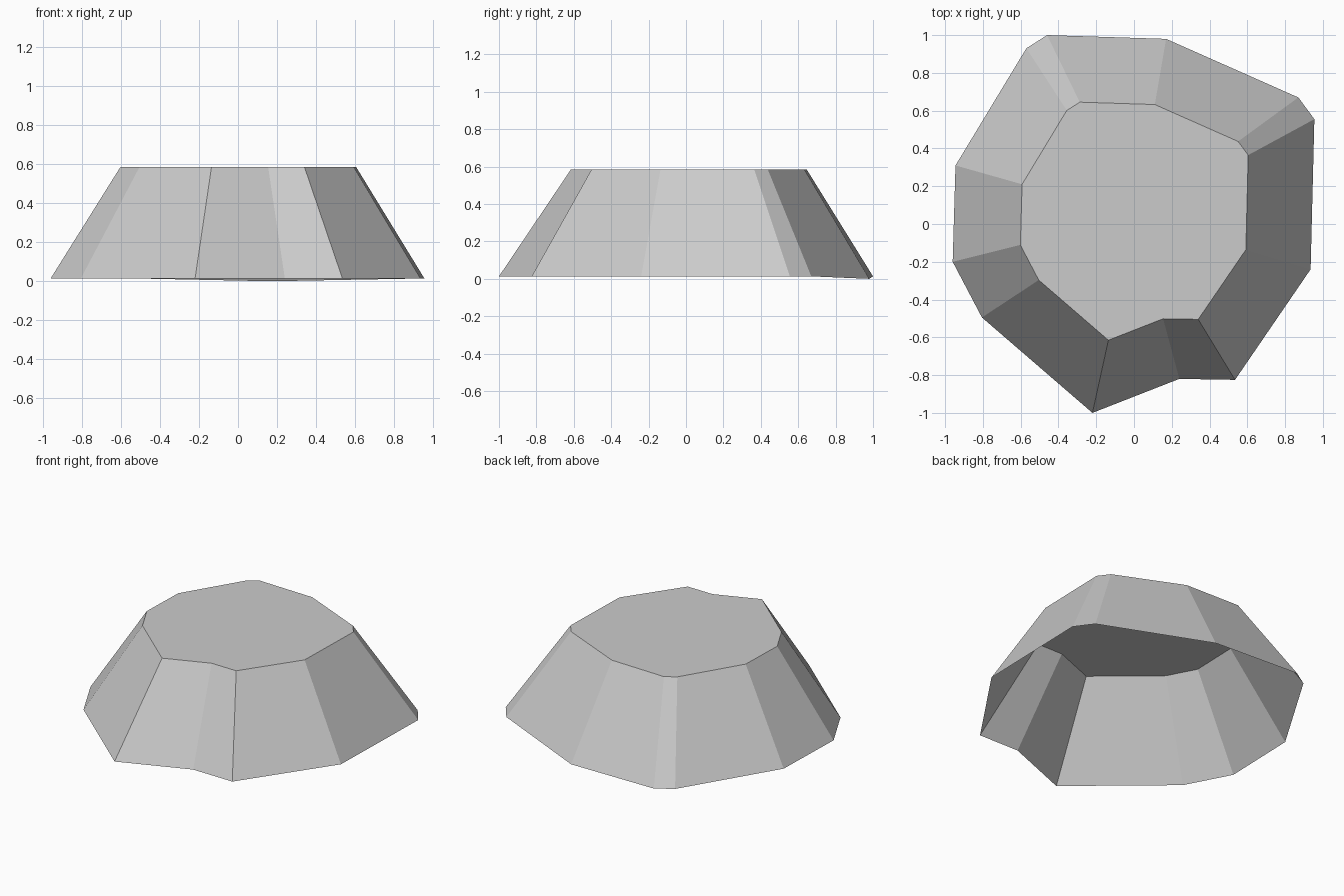
import bpy
import bmesh
from mathutils import Vector

cube = bpy.data.objects.get("Cube")
if cube:
    bpy.data.objects.remove(cube)

# Stone material
stone = bpy.data.materials.new("stone grey")
stone.use_nodes = True
grey = (0.6, 0.6, 0.6, 1)
stone.diffuse_color = grey
stone.node_tree.nodes["Principled BSDF"].inputs["Base Color"].default_value = grey

# Irregular ground outline, counter-clockwise
outline = [(-0.22, -1), (0.24, -0.82), (0.535, -0.825), (0.935, -0.24),
           (0.955, 0.555), (0.87, 0.67), (0.17, 0.98), (-0.46, 1),
           (-0.57, 0.93), (-0.945, 0.31), (-0.96, -0.2), (-0.805, -0.495)]
rim_height, top_height = 0.013, 0.585
taper, top_shift = 0.63, Vector((0.003, 0.015, top_height))

bm = bmesh.new()
base = [bm.verts.new((x, y, rim_height)) for x, y in outline]
top = [bm.verts.new(Vector((x, y, 0)) * taper + top_shift) for x, y in outline]

# Sloping sides and flat top; the underside stays open
count = len(outline)
for i in range(count):
    j = (i + 1) % count
    bm.faces.new((base[i], base[j], top[j], top[i]))
bm.faces.new(top)

# One rim corner at the back dips to the ground
base[6].co.z = 0

mesh = bpy.data.meshes.new("rock_mound")
bm.to_mesh(mesh)
bm.free()
mesh.materials.append(stone)
mound = bpy.data.objects.new("rock_mound", mesh)
bpy.context.scene.collection.objects.link(mound)
